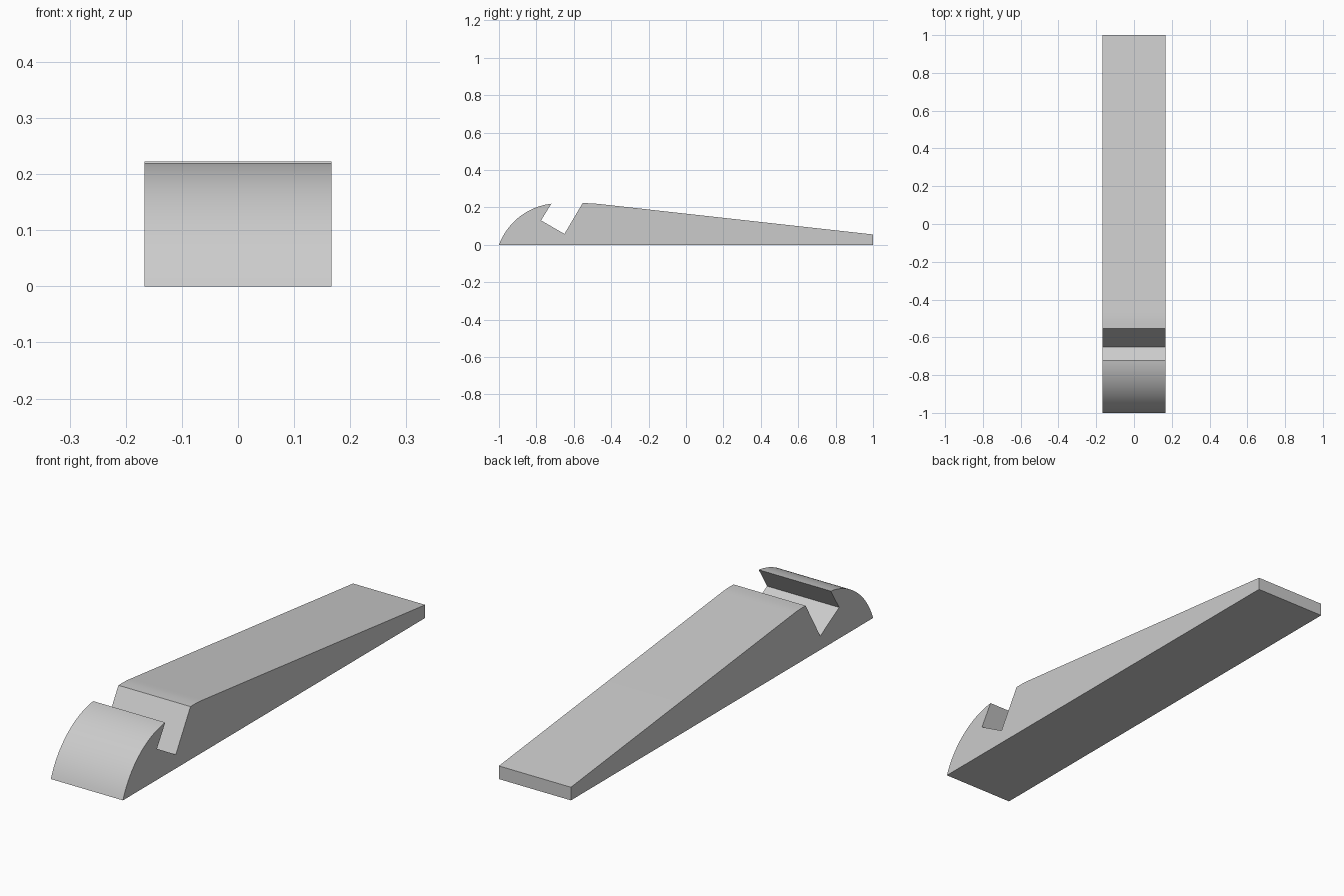
import bpy
import bmesh
from math import atan2, cos, sin, sqrt

# Remove the default object
cube = bpy.data.objects.get("Cube")
if cube:
    bpy.data.objects.remove(cube, do_unlink=True)

HALF_WIDTH = 0.167
TOP = 0.222


def flat_material(name, colour):
    mat = bpy.data.materials.new(name)
    mat.use_nodes = True
    mat.diffuse_color = colour
    mat.node_tree.nodes["Principled BSDF"].inputs["Base Color"].default_value = colour
    return mat


def arc(start, end, centre, steps):
    """Points on a circle between two angles, both ends included."""
    cy, cz = centre
    radius = sqrt((start[0] - cy) ** 2 + (start[1] - cz) ** 2)
    a = atan2(start[1] - cz, start[0] - cy)
    b = atan2(end[1] - cz, end[0] - cy)
    return [(cy + radius * cos(a + (b - a) * i / steps),
             cz + radius * sin(a + (b - a) * i / steps)) for i in range(steps + 1)]


def extrude_profile(name, profile, half_width, material):
    """Closed side profile in y and z, extruded across x."""
    mesh = bpy.data.meshes.new(name)
    bm = bmesh.new()
    face = bm.faces.new([bm.verts.new((-half_width, y, z)) for y, z in profile])
    side = bmesh.ops.extrude_face_region(bm, geom=[face])
    verts = [g for g in side["geom"] if isinstance(g, bmesh.types.BMVert)]
    bmesh.ops.translate(bm, verts=verts, vec=(2 * half_width, 0, 0))
    bmesh.ops.recalc_face_normals(bm, faces=bm.faces)
    bm.to_mesh(mesh)
    bm.free()
    mesh.materials.append(material)
    obj = bpy.data.objects.new(name, mesh)
    bpy.context.collection.objects.link(obj)
    return obj


# Rounded nose, tilted square notch, softened crest, long ramp
nose = arc((-1, 0), (-0.72, 0.22), (-0.68, -0.12), 24)
notch = [(-0.775, 0.13), (-0.65, 0.058)]
crest = [(-0.553, TOP), (-0.53, TOP), (-0.51, 0.2218), (-0.49, 0.2205), (-0.47, 0.2185)]
ramp = [(1, 0.055), (1, 0)]

grey = flat_material("light grey", (0.6, 0.6, 0.6, 1))
wedge = extrude_profile("notched_wedge", nose + notch + crest + ramp, HALF_WIDTH, grey)

# Smooth the nose and crest, keep the corners sharp
bpy.ops.object.select_all(action="DESELECT")
wedge.select_set(True)
bpy.context.view_layer.objects.active = wedge
bpy.ops.object.shade_smooth_by_angle(angle=0.5)
